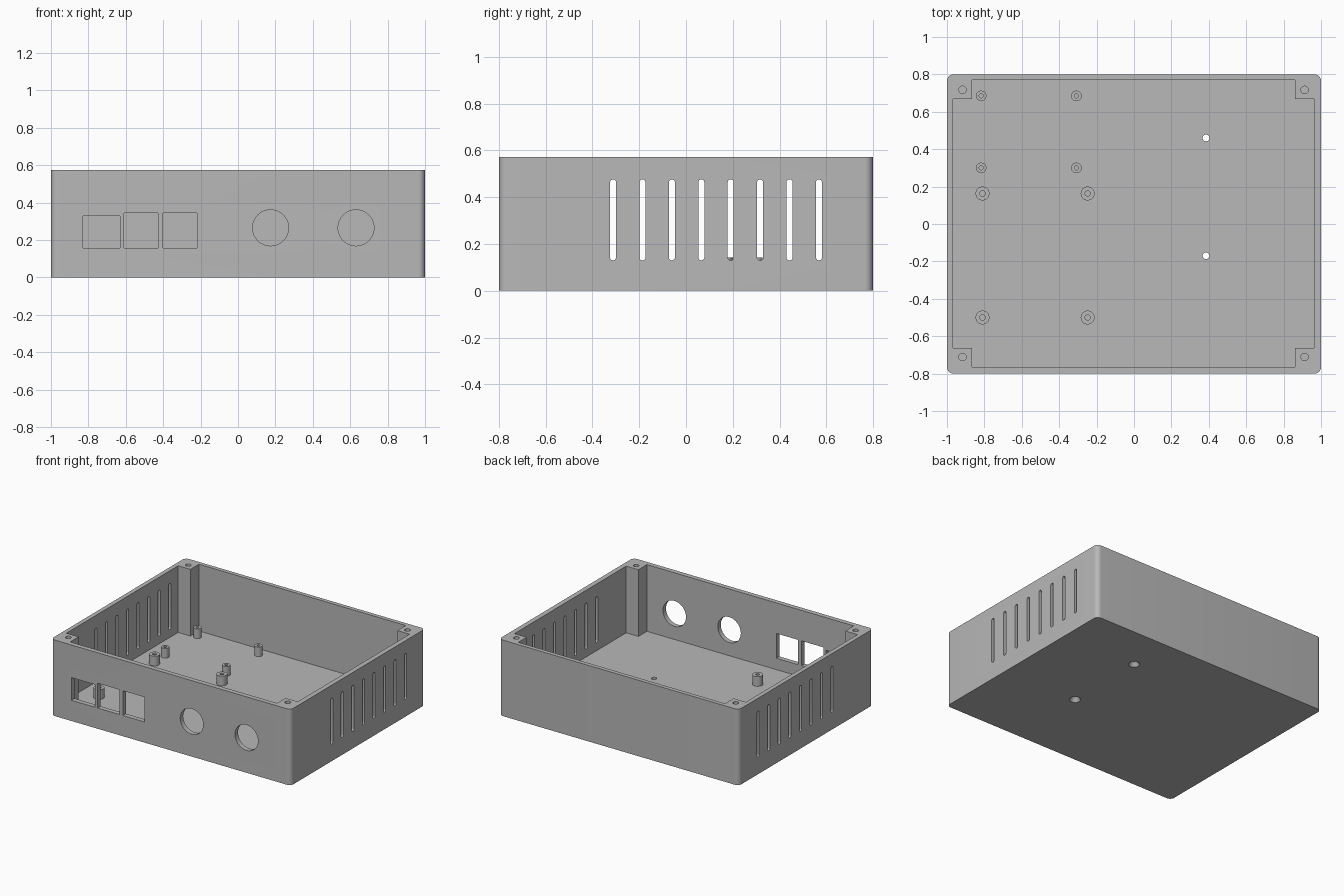
import bpy, bmesh
from math import cos, sin, pi, radians
from mathutils import Vector

cube = bpy.data.objects.get("Cube")
if cube:
    bpy.data.objects.remove(cube)

HEIGHT, FLOOR, POST_TOP = 0.573, 0.07, 0.143

grey = bpy.data.materials.new("matte grey plastic")
grey.use_nodes = True
color = (0.48, 0.48, 0.48, 1)
grey.diffuse_color = color
grey.node_tree.nodes["Principled BSDF"].inputs["Base Color"].default_value = color

# Each mapping places a flat outline point (u, v) at a depth d
AXES = {"x": lambda u, v, d: Vector((d, u, v)),
        "y": lambda u, v, d: Vector((u, d, v)),
        "z": lambda u, v, d: Vector((u, v, d))}


def loft(bm, rings):
    """Skin a stack of matching rings and cap both ends."""
    loops = [[bm.verts.new(p) for p in ring] for ring in rings]
    n = len(loops[0])
    for a, b in zip(loops, loops[1:]):
        for i in range(n):
            j = (i + 1) % n
            bm.faces.new((a[i], a[j], b[j], b[i]))
    bm.faces.new(loops[0][::-1])
    bm.faces.new(loops[-1])


def extrude(bm, outline, start, end, axis):
    place = AXES[axis]
    loft(bm, [[place(u, v, d) for u, v in outline] for d in (start, end)])


def circle(u, v, r, n=32):
    return [(u + r * cos(2 * pi * i / n), v + r * sin(2 * pi * i / n)) for i in range(n)]


def lathe(bm, x, y, profile):
    loft(bm, [[Vector((u, v, z)) for u, v in circle(x, y, r)] for r, z in profile])


def rect(u0, u1, v0, v1):
    return [(u0, v0), (u1, v0), (u1, v1), (u0, v1)]


def round_rect(u0, u1, v0, v1, r, steps=8):
    corners = [(u1 - r, v1 - r), (u0 + r, v1 - r), (u0 + r, v0 + r), (u1 - r, v0 + r)]
    return [(u + r * cos(pi / 2 * (k + i / steps)), v + r * sin(pi / 2 * (k + i / steps)))
            for k, (u, v) in enumerate(corners) for i in range(steps + 1)]


def finish(name, bm):
    bmesh.ops.recalc_face_normals(bm, faces=bm.faces)
    mesh = bpy.data.meshes.new(name)
    bm.to_mesh(mesh)
    bm.free()
    mesh.materials.append(grey)
    obj = bpy.data.objects.new(name, mesh)
    bpy.context.collection.objects.link(obj)
    return obj


def activate(obj):
    bpy.ops.object.select_all(action="DESELECT")
    obj.select_set(True)
    bpy.context.view_layer.objects.active = obj


def carve(obj, bm):
    cutter = finish("cutter", bm)
    cutter.hide_render = True
    mod = obj.modifiers.new("carve", "BOOLEAN")
    mod.operation, mod.solver, mod.object = "DIFFERENCE", "EXACT", cutter
    activate(obj)
    bpy.ops.object.modifier_apply(modifier=mod.name)
    bpy.data.objects.remove(cutter)


# Enclosure body with rounded vertical corners
bm = bmesh.new()
extrude(bm, round_rect(-1, 1, -0.8, 0.8, 0.035), 0, HEIGHT, "z")
case = finish("enclosure", bm)

# Cavity, notched so that a screw post is left in every corner
x0, x1, y0, y1 = -0.967, 0.963, -0.764, 0.769
px0, px1, py0, py1 = -0.865, 0.861, -0.663, 0.668
bm = bmesh.new()
extrude(bm, [(px0, y0), (px1, y0), (px1, py0), (x1, py0), (x1, py1), (px1, py1),
             (px1, y1), (px0, y1), (px0, py1), (x0, py1), (x0, py0), (px0, py0)],
        FLOOR, HEIGHT + 0.1, "z")
carve(case, bm)

bm = bmesh.new()
# Ventilation slots through both side walls
for i in range(8):
    y = -0.312 + 0.1258 * i
    slot = round_rect(y - 0.013, y + 0.013, 0.13, 0.476, 0.0128)
    extrude(bm, slot, -1.1, 1.1, "x")
# Connector openings in the front wall
for left, right, top in ((-0.829, -0.631, 0.327), (-0.61, -0.428, 0.343), (-0.401, -0.219, 0.343)):
    extrude(bm, rect(left, right, 0.156, top), -0.9, -0.7, "y")
for x in (0.174, 0.631):
    extrude(bm, circle(x, 0.265, 0.096, 64), -0.9, -0.7, "y")
# Screw holes in the corner posts
for x in (-0.917, 0.912):
    for y in (-0.711, 0.717):
        lathe(bm, x, y, [(0.02, 0.3), (0.02, HEIGHT + 0.1)])
# Countersunk holes in the floor
for y in (-0.17, 0.46):
    lathe(bm, 0.385, y, [(0.042, -0.004), (0.018, 0.03), (0.018, FLOOR + 0.03)])
carve(case, bm)
parts = [case]

# Hollow circuit board standoffs
boards = (("small_standoff", (-0.817, -0.308), (0.30, 0.685), 0.028, 0.011),
          ("large_standoff", (-0.81, -0.248), (-0.50, 0.163), 0.037, 0.014))
for name, xs, ys, outer, bore in boards:
    for x in xs:
        for y in ys:
            bm = bmesh.new()
            lathe(bm, x, y, [(outer, FLOOR - 0.01), (outer, POST_TOP),
                             (bore, POST_TOP), (bore, FLOOR)])
            parts.append(finish(name, bm))

for obj in parts:
    activate(obj)
    bpy.ops.object.shade_smooth_by_angle(angle=radians(30))
